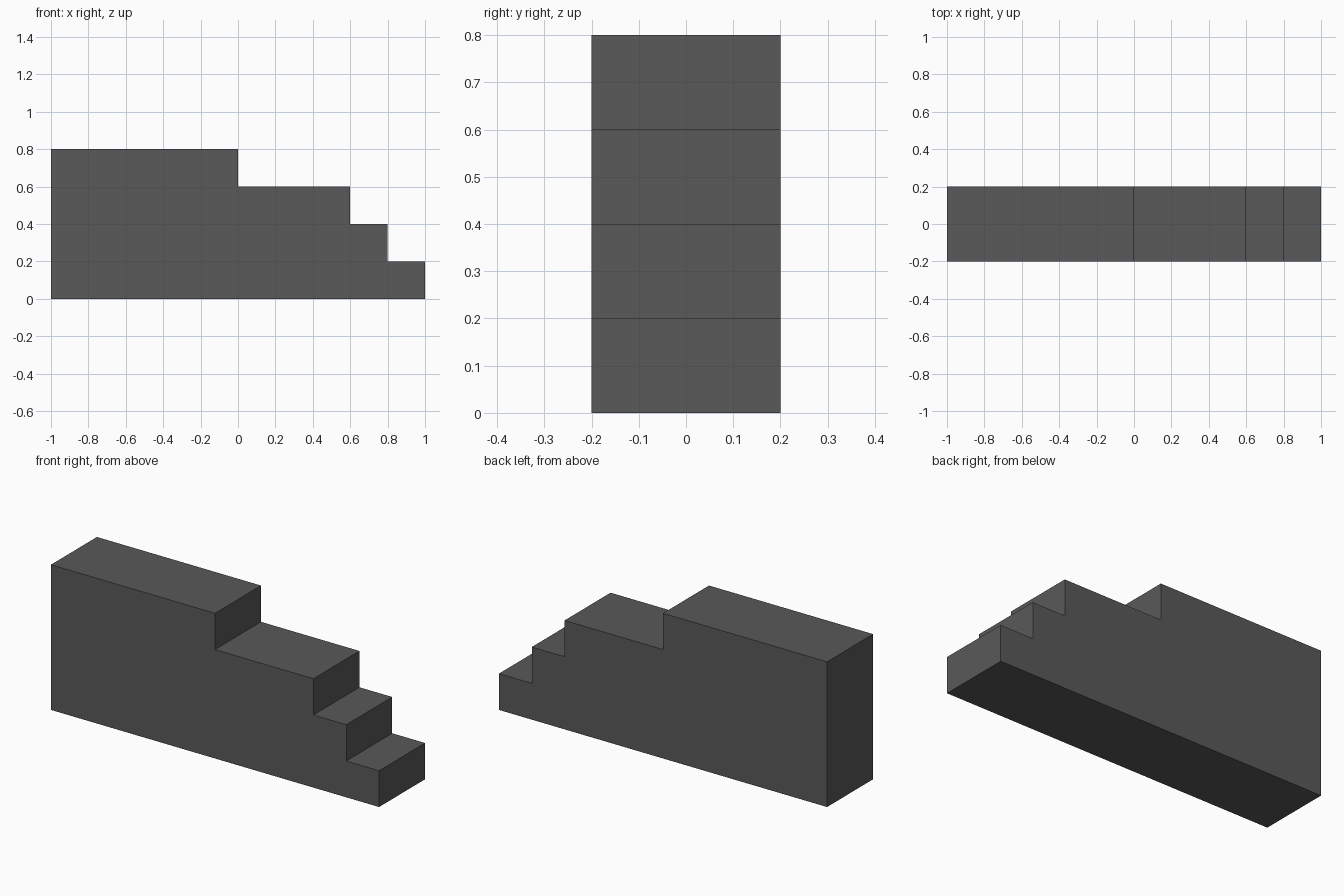
import bpy, bmesh

if "Cube" in bpy.data.objects:
    bpy.data.objects.remove(bpy.data.objects["Cube"])

# One flat dark grey
grey = bpy.data.materials.new("dark_grey")
grey.diffuse_color = (0.1, 0.1, 0.1, 1)
grey.use_nodes = True
grey.node_tree.nodes["Principled BSDF"].inputs["Base Color"].default_value = grey.diffuse_color

HALF_WIDTH = 0.2
RISE = 0.2
LEFT = -1.0
step_ends = [1.0, 0.8, 0.6, 0.0]  # right edge of each step, bottom to top

# Side profile of the stepped block, walked up the stairs from the bottom left
profile = [(LEFT, 0)]
for i, x in enumerate(step_ends):
    profile += [(x, i * RISE), (x, (i + 1) * RISE)]
profile.append((LEFT, len(step_ends) * RISE))

# Extrude the profile across the width
bm = bmesh.new()
face = bm.faces.new([bm.verts.new((x, -HALF_WIDTH, z)) for x, z in profile])
ext = bmesh.ops.extrude_face_region(bm, geom=[face], use_keep_orig=True)
moved = [v for v in ext["geom"] if isinstance(v, bmesh.types.BMVert)]
bmesh.ops.translate(bm, verts=moved, vec=(0, 2 * HALF_WIDTH, 0))
bmesh.ops.recalc_face_normals(bm, faces=bm.faces)

mesh = bpy.data.meshes.new("stepped_block")
bm.to_mesh(mesh)
bm.free()
mesh.materials.append(grey)
bpy.context.collection.objects.link(bpy.data.objects.new("stepped_block", mesh))
